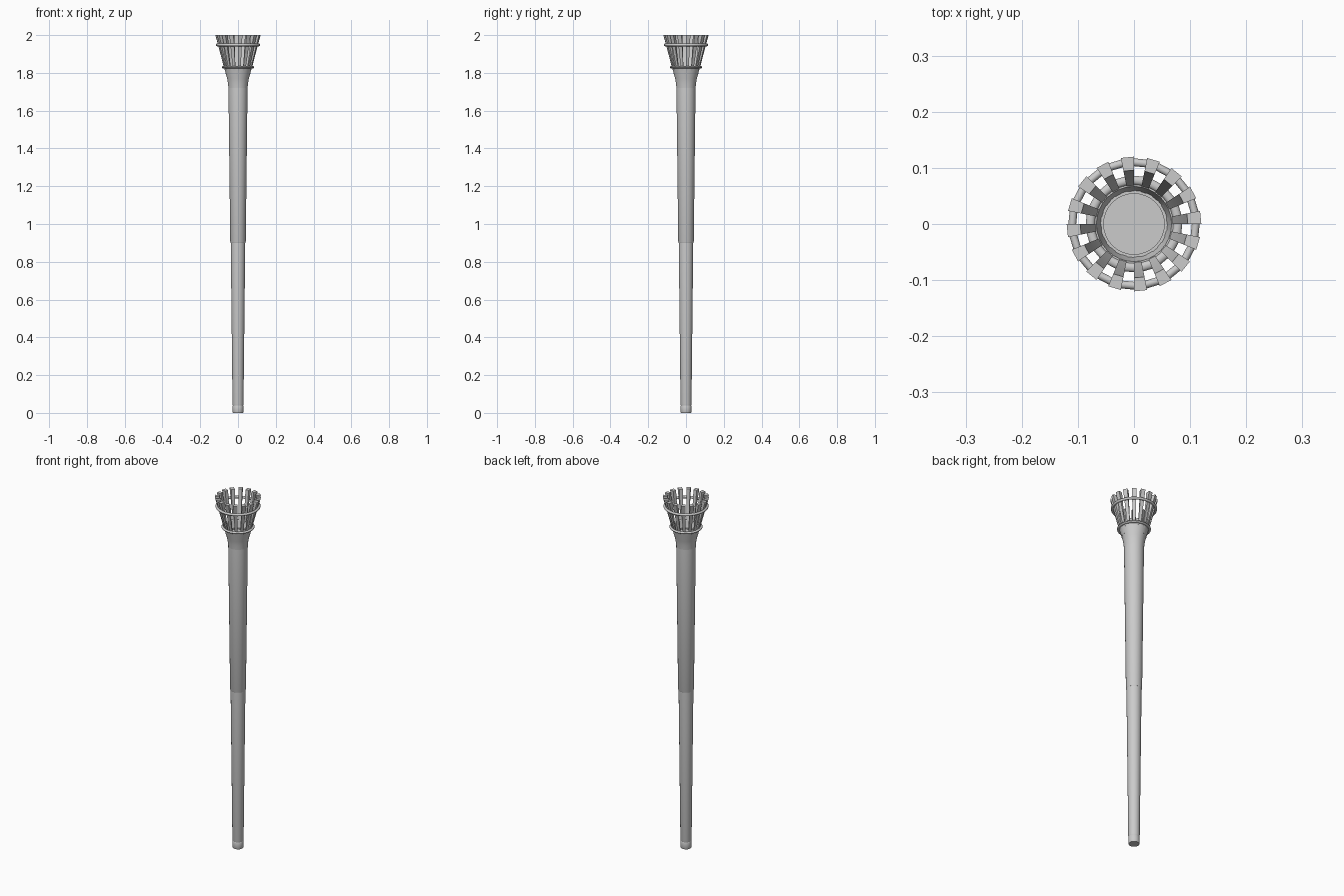
import bpy, bmesh
from math import sin, cos, pi

if "Cube" in bpy.data.objects:
    bpy.data.objects.remove(bpy.data.objects["Cube"])

SEGS = 32
SLATS = 16


def finish(name, bm, angle):
    bmesh.ops.remove_doubles(bm, verts=bm.verts, dist=1e-5)
    bmesh.ops.recalc_face_normals(bm, faces=bm.faces)
    mesh = bpy.data.meshes.new(name)
    bm.to_mesh(mesh)
    bm.free()
    obj = bpy.data.objects.new(name, mesh)
    bpy.context.collection.objects.link(obj)
    bpy.ops.object.select_all(action='DESELECT')
    obj.select_set(True)
    bpy.context.view_layer.objects.active = obj
    bpy.ops.object.shade_smooth_by_angle(angle=angle)
    return obj


def lathe(name, profile, loop=False):
    """Revolve (radius, z) points around the z axis."""
    bm = bmesh.new()
    verts = [bm.verts.new((r, 0, z)) for r, z in profile]
    edges = [bm.edges.new(p) for p in zip(verts, verts[1:])]
    if loop:
        edges.append(bm.edges.new((verts[-1], verts[0])))
    bmesh.ops.spin(bm, geom=verts + edges, cent=(0, 0, 0), axis=(0, 0, 1),
                   angle=2 * pi, steps=SEGS, use_merge=False)
    return finish(name, bm, 0.6)


def ring(name, radius, z, half_width, half_height):
    pts = [(radius + half_width * cos(2 * pi * i / 12),
            z + half_height * sin(2 * pi * i / 12)) for i in range(12)]
    return lathe(name, pts, loop=True)


# Lower and upper shaft, meeting at a small step
lathe("lower_shaft", [(0, 0), (0.027, 0), (0.029, 0.004), (0.029, 0.036),
                      (0.0275, 0.04), (0.029, 0.046), (0.0385, 0.91), (0, 0.91)])
lathe("upper_shaft", [(0, 0.90), (0.039, 0.90), (0.041, 0.905), (0.0505, 1.715),
                      (0.0505, 1.73), (0, 1.73)])

# Solid cup that the slats grow from
lathe("cup", [(0, 1.72), (0.0505, 1.72), (0.053, 1.745), (0.0575, 1.77),
              (0.063, 1.79), (0.064, 1.795), (0.054, 1.795), (0.054, 1.79), (0, 1.79)])

# Flared basket slats, one for every second sector
slat_profile = [(0.061, 1.785), (0.0665, 1.805), (0.076, 1.835), (0.093, 1.9),
                (0.106, 1.95), (0.12, 2.0), (0.096, 2.0), (0.09, 1.95),
                (0.083, 1.9), (0.07, 1.835), (0.056, 1.785)]
bm = bmesh.new()
for k in range(SLATS):
    sides = []
    for a in (2 * pi * k / SLATS, 2 * pi * (k + 0.5) / SLATS):
        sides.append([bm.verts.new((r * cos(a), r * sin(a), z)) for r, z in slat_profile])
    a, b = sides
    bm.faces.new(a)
    bm.faces.new(b[::-1])
    for i in range(len(a)):
        j = (i + 1) % len(a)
        bm.faces.new((a[i], b[i], b[j], a[j]))
finish("basket_slats", bm, 0.4)

# Thin inner collar closing the lower basket
lathe("inner_collar", [(0.0575, 1.785), (0.0625, 1.785), (0.073, 1.83), (0.067, 1.83)],
      loop=True)

# Two hoops around the basket
ring("lower_hoop", 0.078, 1.83, 0.008, 0.006)
ring("upper_hoop", 0.110, 1.948, 0.007, 0.007)
